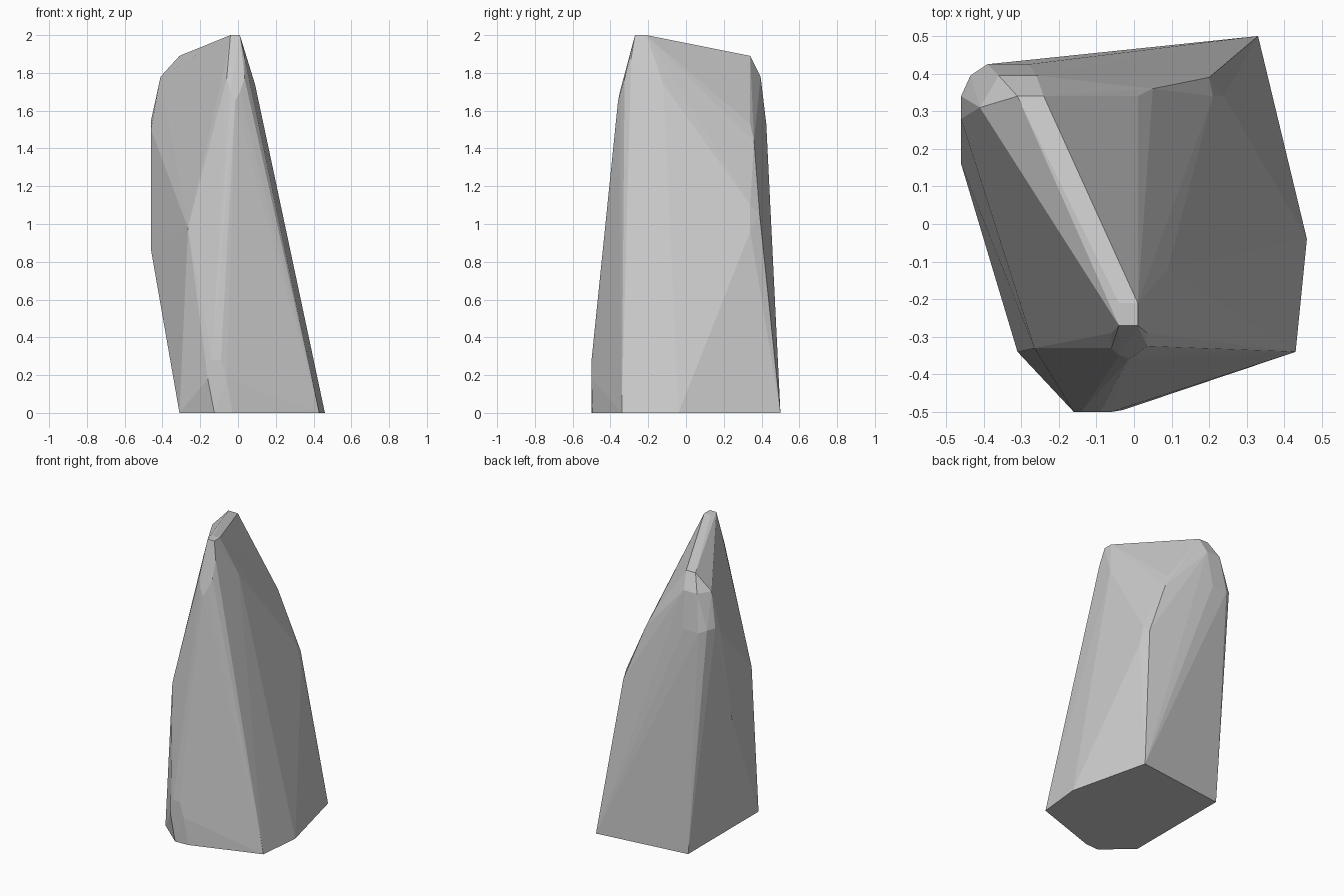
import bpy, bmesh, math

if "Cube" in bpy.data.objects:
    bpy.data.objects.remove(bpy.data.objects["Cube"])

# Faceted boulder: rings of key corner points wrapped by a convex hull
base = [(-.31, -.34), (-.125, -.5), (-.03, -.495), (.43, -.34),
        (.46, -.04), (.33, .5), (-.31, .42)]
foot = [(-.16, -.5, .18), (-.14, -.5, .28), (-.09, -.5, .28), (-.06, -.5, .18)]
left_side = [(-.46, .16, .86), (-.265, -.33, .98), (-.46, .28, 1.5),
             (-.46, .34, 1.55)]
back_left_corner = [(-.435, .395, 1.55), (-.39, .425, 1.53), (-.28, .425, 1.53),
                    (-.41, .31, 1.78), (-.36, .395, 1.78), (-.26, .395, 1.78)]
back_right_edge = [(.01, .34, 1.53), (.05, .36, 1.44), (.17, .37, 1.12),
                   (.2, .39, 1.05), (.21, .34, 1.1), (.24, .34, .96)]
right_side = [(.09, -.12, 1.74)]
ridge = [(-.31, .34, 1.89), (-.24, .34, 1.89), (-.04, -.21, 2), (.01, -.21, 2)]
front_tip = [(-.04, -.27, 2), (.01, -.27, 2), (.035, -.29, 1.88), (.035, -.325, 1.77),
             (.01, -.345, 1.7), (-.015, -.36, 1.65), (-.04, -.35, 1.7),
             (-.06, -.33, 1.77), (-.06, -.29, 1.88)]

bm = bmesh.new()
for x, y in base:
    bm.verts.new((x, y, 0))
for group in (foot, left_side, back_left_corner, back_right_edge,
              right_side, ridge, front_tip):
    for p in group:
        bm.verts.new(p)
bmesh.ops.convex_hull(bm, input=bm.verts[:])
bmesh.ops.delete(bm, geom=[v for v in bm.verts if not v.link_faces], context='VERTS')
# Merge coplanar triangles into clean flat facets
bmesh.ops.dissolve_limit(bm, angle_limit=math.radians(1), verts=bm.verts[:],
                         edges=bm.edges[:])
bmesh.ops.recalc_face_normals(bm, faces=bm.faces[:])

mesh = bpy.data.meshes.new("boulder")
bm.to_mesh(mesh)
bm.free()
bpy.context.collection.objects.link(bpy.data.objects.new("boulder", mesh))
